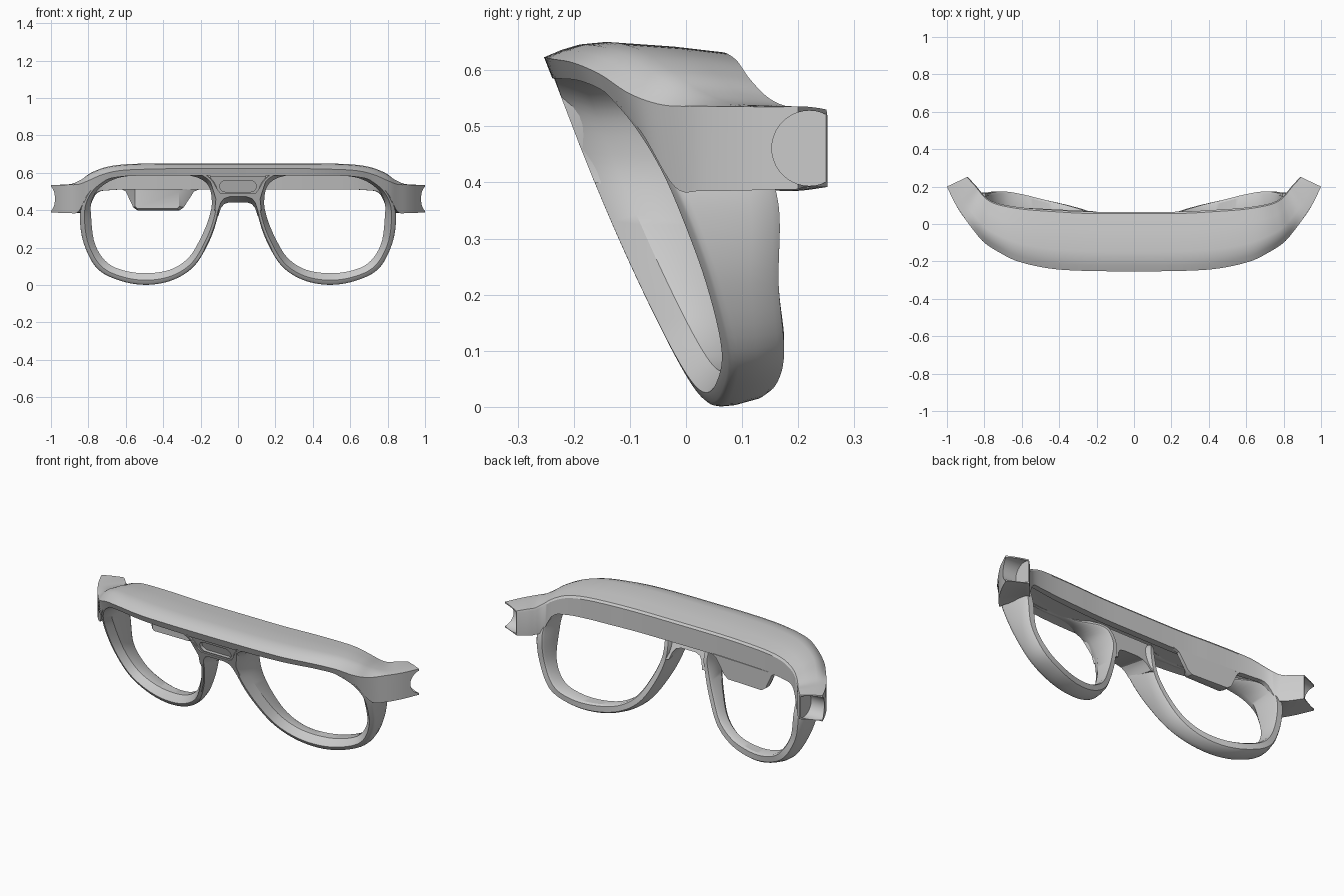
import bpy, bmesh, math
from mathutils import Vector

if "Cube" in bpy.data.objects:
    bpy.data.objects.remove(bpy.data.objects["Cube"])


def wrap(x):
    return 0.14 * (abs(x) / 0.84) ** 3.1


def front_y(x, z):
    # tilted, wrapped, slightly bowed front surface of the frame
    return -0.25 + 0.435 * (0.625 - z) + wrap(x) - .012 * math.sin(math.pi * z / .625)


def spline(rows, n, closed):
    # Catmull-Rom through rows of numbers
    rows = [Vector(r) for r in rows]
    c, out = len(rows), []
    get = (lambda i: rows[i % c]) if closed else (lambda i: rows[max(0, min(c - 1, i))])
    for i in range(c if closed else c - 1):
        a, b, d, e = get(i - 1), get(i), get(i + 1), get(i + 2)
        for k in range(n):
            t = k / n
            out.append(0.5 * (2 * b + (d - a) * t + (2 * a - 5 * b + 4 * d - e) * t * t
                              + (3 * b - a - 3 * d + e) * t ** 3))
    if not closed:
        out.append(rows[-1])
    return out


def make(name, verts, faces):
    me = bpy.data.meshes.new(name)
    me.from_pydata(verts, [], faces)
    bm = bmesh.new()
    bm.from_mesh(me)
    bmesh.ops.recalc_face_normals(bm, faces=bm.faces)
    bm.to_mesh(me)
    bm.free()
    ob = bpy.data.objects.new(name, me)
    bpy.context.collection.objects.link(ob)
    return ob


def loft(name, rings, closed=False, caps=()):
    m, n = len(rings[0]), len(rings)
    verts = [p for r in rings for p in r]
    faces = [(i * m + j, i * m + (j + 1) % m, (i + 1) % n * m + (j + 1) % m, (i + 1) % n * m + j)
             for i in range(n if closed else n - 1) for j in range(m)]
    for c in caps:
        faces.append([c % n * m + j for j in range(m)])
    return make(name, verts, faces)


def finish(ob, mirror=False, cutters=()):
    bpy.ops.object.select_all(action='DESELECT')
    bpy.context.view_layer.objects.active = ob
    ob.select_set(True)
    if mirror:
        ob.modifiers.new("mirror", 'MIRROR').merge_threshold = 0.0005
    for c in cutters:
        m = ob.modifiers.new("cut", 'BOOLEAN')
        m.operation, m.solver, m.object = 'DIFFERENCE', 'EXACT', c
        c.hide_render = True
    for m in list(ob.modifiers):
        bpy.ops.object.modifier_apply(modifier=m.name)
    bpy.ops.object.shade_smooth_by_angle(angle=math.radians(32))
    for c in cutters:
        bpy.data.objects.remove(c)


# Brow shelf, hollow underneath, running out into the temple ends
# xf, yf, xb, yb, front bottom z, front edge z, ridge z, back top z, back bottom z, slant, ceiling z
stations = [
    (0, -.253, 0, .065, .585, .623, .65, .632, .51, .015, .592),
    (.25, -.251, .25, .066, .585, .623, .65, .632, .51, .015, .592),
    (.45, -.238, .42, .075, .585, .62, .65, .632, .51, .015, .592),
    (.62, -.20, .57, .085, .58, .613, .645, .628, .51, .015, .588),
    (.72, -.152, .68, .10, .555, .592, .63, .615, .507, .015, .565),
    (.80, -.10, .755, .12, .49, .558, .60, .585, .49, .02, .51),
    (.853, -.04, .80, .15, .392, .538, .565, .553, .40, .02, .40),
    (.905, .03, .825, .18, .385, .536, .542, .537, .386, 0, .388),
    (.957, .11, .85, .21, .386, .535, .537, .535, .386, 0, .388),
    (1, .2, .89, .252, .388, .535, .535, .53, .392, 0, .392)]
rings = []
for xf, yf, xb, yb, z0, z1, zr, zt, zb, sl, zc in spline(stations, 6, False):
    def at(t, z):
        return (xf + (xb - xf) * t, yf + (yb - yf) * t, z)
    rings.append([(xf, yf + sl, z0), at(0, z1), at(.1, z1 + .5 * (zr - z1)),
                  at(.2, z1 + .85 * (zr - z1)), at(.33, zr), at(.7, zr + (zt - zr) * .45),
                  at(.97, zt), at(1, zt - .012), at(1, zb), at(.88, zb), at(.83, zc),
                  at(.18, zc)])
brow = loft("brow_and_temple_ends", rings, caps=(-1,))

# Round hinge sockets cut in the temple ends
sockets = []
for s in (-1, 1):
    bpy.ops.mesh.primitive_cylinder_add(vertices=40, radius=.067, depth=.21,
                                        location=(s * 1.0, .22, .461),
                                        rotation=(0, math.pi / 2, 0))
    sockets.append(bpy.context.object)
finish(brow, True, sockets)

# Lens rims: inner x, z, outer x, z, back y
loop = [
    (.785, .36, .845, .36, .165), (.765, .22, .824, .22, .165), (.70, .12, .75, .085, .175),
    (.60, .075, .62, .02, .16), (.48, .063, .48, .001, .13), (.36, .083, .345, .028, .10),
    (.265, .145, .235, .10, .07), (.20, .25, .16, .22, .035), (.155, .36, .115, .34, .01),
    (.14, .45, .10, .45, 0), (.165, .54, .135, .56, -.04), (.26, .585, .24, .615, -.14),
    (.45, .588, .45, .61, -.16), (.63, .575, .64, .60, -.11), (.735, .522, .76, .535, .05),
    (.782, .45, .822, .455, .13)]
rings = []
for xi, zi, xo, zo, yb in spline(loop, 6, True):
    def pt(t, y):
        return (xi + (xo - xi) * t, y, zi + (zo - zi) * t)

    def mix(t, dy):
        x, _, z = pt(t, 0)
        return (x, front_y(x, z) + dy, z)
    # the opening narrows from the front edge to the lens seat
    rings.append([mix(.52, .006), mix(.6, 0), mix(.88, 0), mix(.97, .004), mix(1, .014),
                  pt(.97, yb - .05), pt(.8, yb - .012), pt(.65, yb), pt(.12, yb),
                  pt(0, yb - .012), mix(0, .05)])
finish(loft("lens_rims", rings, closed=True), True)


def slab(name, pts, d0, d1, drop=0):
    # outline placed on the front surface and pushed back along y
    return loft(name, [[(x, front_y(0, z) + d, z - k) for x, z in pts]
                       for d, k in ((d0, 0), (d1, drop))], caps=(0, -1))


# Nose bridge with a shallow tapered panel and a rounded recess
half = [(.045, .472), (.075, .462), (.092, .44), (.105, .40), (.125, .40), (.118, .46),
        (.15, .56), (.15, .60)]
bridge = slab("nose_bridge", half + [(-x, z) for x, z in reversed(half)], 0, .17, .03)
panel = slab("panel_cutter", [(.15, .578), (.142, .555), (.095, .492), (-.095, .492),
                              (-.142, .555), (-.15, .578)], -.05, .010)
pill = [(sx * .068 + .03 * math.cos(a), .528 + .03 * math.sin(a))
        for sx, a0 in ((1, -90), (-1, 90))
        for a in [math.radians(a0 + 18 * k) for k in range(11)]]
finish(bridge, False, [panel, slab("recess_cutter", pill, -.05, .03)])

# Thin display block hanging from the back wall behind one lens
back = [(-.625, .514), (-.60, .50), (-.56, .415), (-.535, .397), (-.315, .397), (-.29, .415),
        (-.235, .50), (-.20, .514)]
front = [(-.55, .512), (-.55, .50), (-.55, .42), (-.54, .41), (-.325, .41), (-.315, .42),
         (-.315, .50), (-.315, .512)]
finish(loft("display_block", [[(x, .06 + .05 * abs(x) ** 1.2, z) for x, z in back],
                              [(x, .05, z) for x, z in back],
                              [(x, .015, z) for x, z in front]], caps=(0, -1)))
